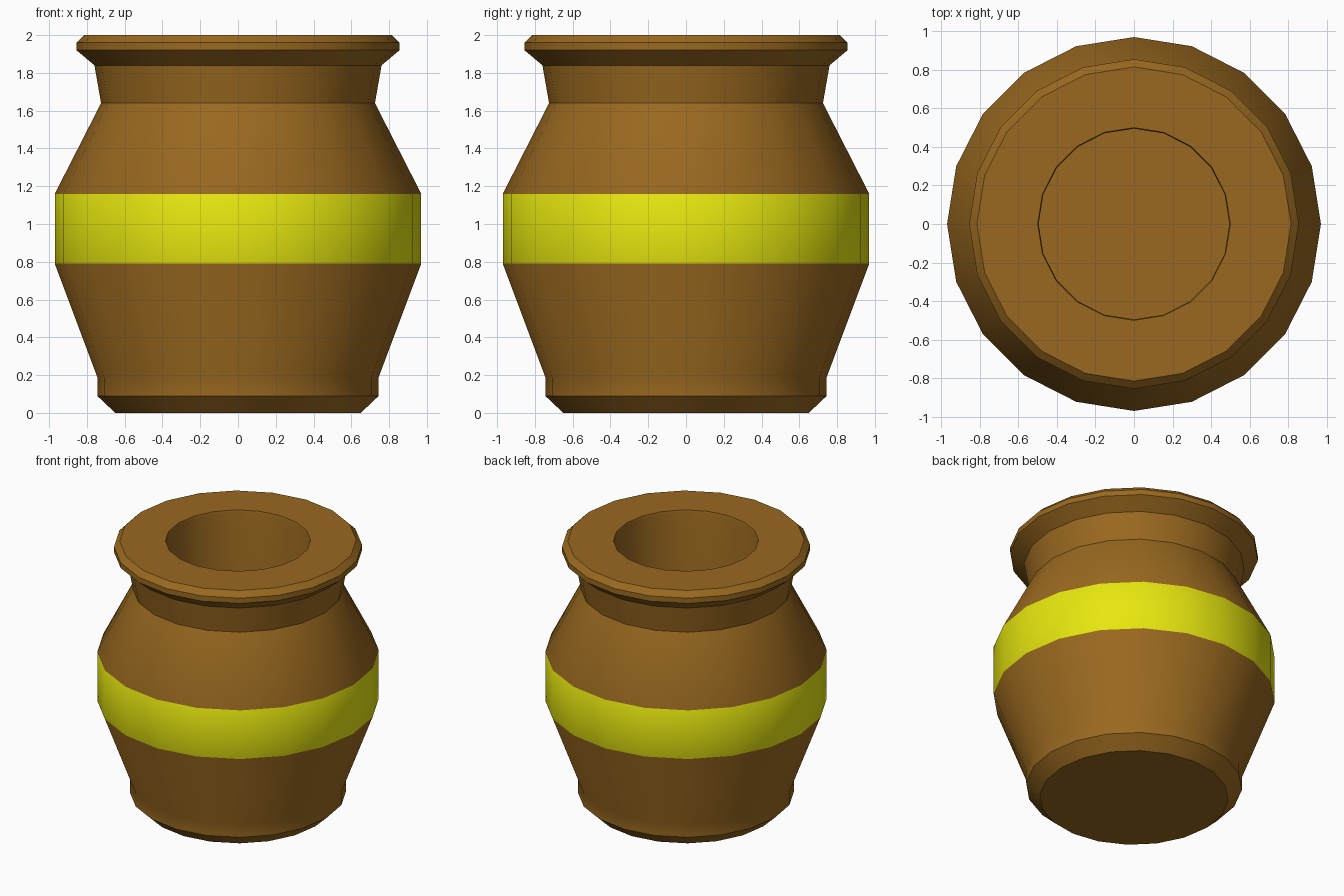
import bpy
import bmesh
from math import cos, sin, pi, radians

if "Cube" in bpy.data.objects:
    bpy.data.objects.remove(bpy.data.objects["Cube"])

SIDES = 20


def material(name, color):
    mat = bpy.data.materials.new(name)
    mat.diffuse_color = (*color, 1.0)
    mat.use_nodes = True
    mat.node_tree.nodes["Principled BSDF"].inputs["Base Color"].default_value = mat.diffuse_color
    return mat


# Radius and height: outer wall from the foot up, rim, inner wall down to the floor
profile = [
    (0.65, 0.0), (0.745, 0.09), (0.745, 0.19),      # foot
    (0.97, 0.79), (0.97, 1.16),                     # belly with painted band
    (0.725, 1.64), (0.76, 1.84),                    # shoulder and neck
    (0.855, 1.92), (0.855, 1.96), (0.815, 2.0),     # lip
    (0.50, 2.0), (0.495, 1.98), (0.495, 0.2),       # mouth and inner wall
]
BAND = 3  # profile segment that carries the band

bm = bmesh.new()
rings = [[bm.verts.new((r * cos(2 * pi * i / SIDES), r * sin(2 * pi * i / SIDES), z))
          for i in range(SIDES)] for r, z in profile]

# Walls between neighbouring rings
for k, (low, high) in enumerate(zip(rings, rings[1:])):
    for i in range(SIDES):
        j = (i + 1) % SIDES
        face = bm.faces.new((low[i], low[j], high[j], high[i]))
        face.material_index = 1 if k == BAND else 0

# Underside and inner floor
bm.faces.new(rings[0][::-1])
bm.faces.new(rings[-1])
bm.normal_update()

mesh = bpy.data.meshes.new("pot")
bm.to_mesh(mesh)
bm.free()
mesh.materials.append(material("brown_clay", (0.32, 0.14, 0.014)))
mesh.materials.append(material("yellow_band", (0.8, 0.8, 0.005)))

pot = bpy.data.objects.new("pot", mesh)
bpy.context.collection.objects.link(pot)

# Smooth body with crisp foot, neck and lip edges
bpy.context.view_layer.objects.active = pot
pot.select_set(True)
bpy.ops.object.shade_smooth_by_angle(angle=radians(30))
